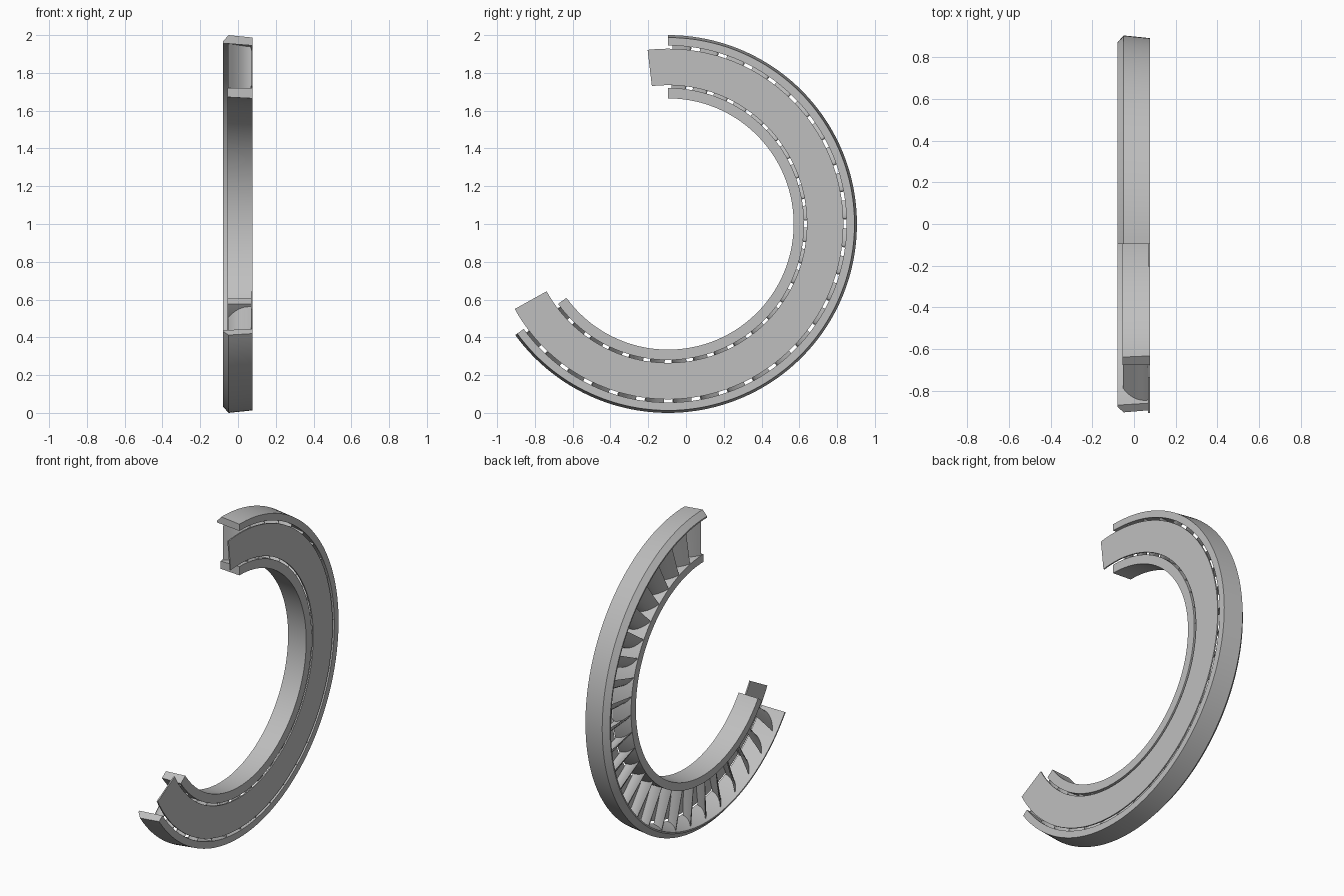
import bpy, bmesh, math

if "Cube" in bpy.data.objects:
    bpy.data.objects.remove(bpy.data.objects["Cube"], do_unlink=True)

CY, CZ = -0.095, 1.0          # ring axis, parallel to x
START, END = 90, -144         # arc of the rings in degrees
PITCH, BLADES = 9, 26

metal = bpy.data.materials.new("grey_metal")
metal.use_nodes = True
GREY = (0.52, 0.52, 0.52, 1)
metal.diffuse_color = GREY
metal.node_tree.nodes["Principled BSDF"].inputs["Base Color"].default_value = GREY


def polar(x, r, degrees):
    a = math.radians(degrees)
    return (x, CY + r * math.cos(a), CZ + r * math.sin(a))


def loft(bm, loops):
    """Skin a row of closed loops and cap both ends."""
    rows = [[bm.verts.new(p) for p in loop] for loop in loops]
    n = len(rows[0])
    for a, b in zip(rows, rows[1:]):
        for i in range(n):
            j = (i + 1) % n
            bm.faces.new((a[i], a[j], b[j], b[i]))
    bm.faces.new(rows[0])
    bm.faces.new(rows[-1])


def finish(bm, name):
    bmesh.ops.recalc_face_normals(bm, faces=bm.faces)
    mesh = bpy.data.meshes.new(name)
    bm.to_mesh(mesh)
    bm.free()
    mesh.materials.append(metal)
    obj = bpy.data.objects.new(name, mesh)
    bpy.context.collection.objects.link(obj)
    bpy.ops.object.select_all(action='DESELECT')
    obj.select_set(True)
    bpy.context.view_layer.objects.active = obj
    bpy.ops.object.shade_smooth_by_angle(angle=math.radians(25))


def arc_part(name, profile, start, end, steps=120):
    """Sweep an (x, radius) profile around the axis."""
    bm = bmesh.new()
    angles = [start + (end - start) * i / steps for i in range(steps + 1)]
    loft(bm, [[polar(x, r, a) for x, r in profile] for a in angles])
    finish(bm, name)


# Outer shroud with a bevelled lip, inner hub band and side cover
arc_part("outer_shroud", [(-0.08, 0.957), (-0.08, 0.966), (-0.05, 1.0),
                          (0.076, 0.987), (0.076, 0.945)], START, END)
arc_part("inner_band", [(-0.055, 0.672), (-0.055, 0.72),
                        (0.076, 0.72), (0.076, 0.665)], START, END)
arc_part("side_cover", [(0.068, 0.735), (0.068, 0.928),
                        (0.076, 0.928), (0.076, 0.735)], 96.7, -151)

# Curved vanes joining the two rings
STEPS = 10


def vane_section(r, base):
    upper, lower = [], []
    for i in range(STEPS + 1):
        t = i / STEPS
        x = -0.052 + 0.121 * t
        turn = base - 5.9 * (1 - (1 - t) ** 2)
        half = 0.12 + 0.42 * math.sin(math.pi * t ** 0.7)
        upper.append(polar(x, r, turn + half))
        lower.append(polar(x, r, turn - half))
    return upper + lower[::-1]


bm = bmesh.new()
for k in range(BLADES):
    base = START - 1.5 - PITCH * k
    loft(bm, [vane_section(r, base) for r in (0.71, 0.955)])
finish(bm, "vanes")
